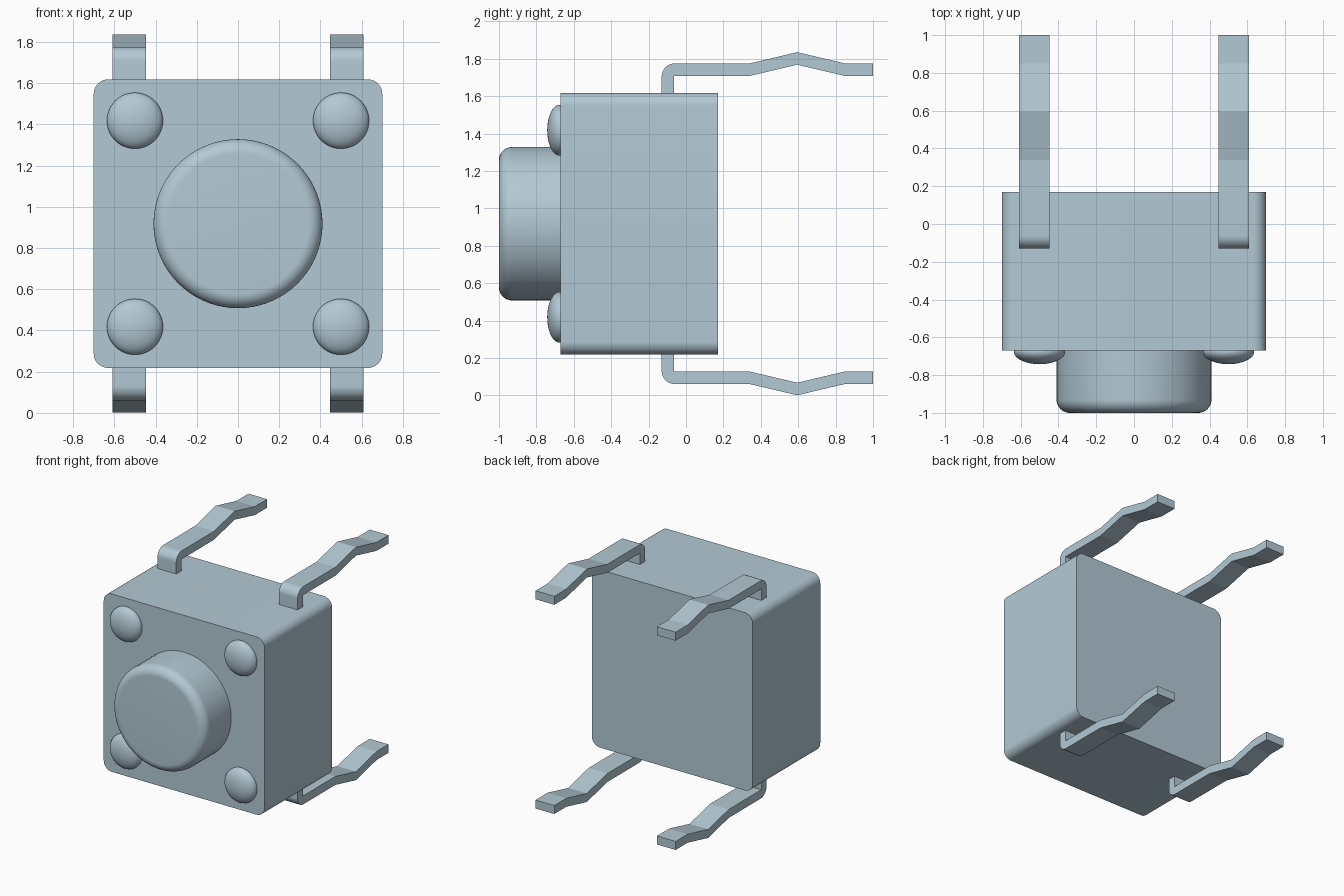
import bpy
import bmesh
from math import radians, sin, cos, pi
from mathutils import Vector, Matrix

if "Cube" in bpy.data.objects:
    bpy.data.objects.remove(bpy.data.objects["Cube"], do_unlink=True)

MID = 0.918          # height of the body's centre
FRONT = -0.67        # y of the body's front face

metal = bpy.data.materials.new("pale_blue_grey")
metal.use_nodes = True
colour = (0.45, 0.585, 0.665, 1)
metal.diffuse_color = colour
metal.node_tree.nodes["Principled BSDF"].inputs["Base Color"].default_value = colour


def finish(name, bm, angle):
    bmesh.ops.remove_doubles(bm, verts=bm.verts, dist=0.0001)
    bmesh.ops.recalc_face_normals(bm, faces=bm.faces)
    mesh = bpy.data.meshes.new(name)
    bm.to_mesh(mesh)
    bm.free()
    mesh.materials.append(metal)
    obj = bpy.data.objects.new(name, mesh)
    bpy.context.collection.objects.link(obj)
    bpy.ops.object.select_all(action='DESELECT')
    obj.select_set(True)
    bpy.context.view_layer.objects.active = obj
    bpy.ops.object.shade_smooth_by_angle(angle=radians(angle))
    return obj


def arc(cx, cy, rx, ry, start, end, steps):
    angles = [radians(start + (end - start) * i / steps) for i in range(steps + 1)]
    return [(cx + rx * cos(a), cy + ry * sin(a)) for a in angles]


def prism(name, points, sweep):
    """Close a loop of 3D points and extrude it along a vector."""
    bm = bmesh.new()
    face = bm.faces.new([bm.verts.new(p) for p in points])
    out = bmesh.ops.extrude_face_region(bm, geom=[face], use_keep_orig=True)
    moved = [v for v in out["geom"] if isinstance(v, bmesh.types.BMVert)]
    bmesh.ops.translate(bm, verts=moved, vec=sweep)
    return finish(name, bm, 10)


def lathe(name, profile, x, z, steps, angle):
    """Turn a (radius, y) profile about an axis along y."""
    bm = bmesh.new()
    verts = [bm.verts.new((r, y, 0)) for r, y in profile]
    edges = [bm.edges.new(pair) for pair in zip(verts, verts[1:])]
    bmesh.ops.spin(bm, geom=verts + edges, cent=(0, 0, 0), axis=(0, 1, 0),
                   angle=2 * pi, steps=steps, use_merge=True)
    bmesh.ops.transform(bm, matrix=Matrix.Translation((x, 0, z)), verts=bm.verts)
    return finish(name, bm, angle)


# Body: rounded square running front to back
half, radius = 0.70, 0.07
c = half - radius
outline = []
for i, (sx, sz) in enumerate([(1, 1), (-1, 1), (-1, -1), (1, -1)]):
    outline += arc(sx * c, sz * c, radius, radius, 90 * i, 90 * i + 90, 12)
prism("body", [(x, FRONT, MID + z) for x, z in outline], Vector((0, 0.84, 0)))

# Round push button with a softened rim
button = [(0, -1)] + arc(0.34, -0.93, 0.07, 0.07, -90, 0, 12) + [(0.41, FRONT + 0.01), (0, FRONT + 0.01)]
lathe("button", button, 0, MID, 72, 10)

# Bent leg profile as (y, height above the centre)
leg = [(-0.13, 0.68)]
leg += arc(-0.06, 0.787, 0.07, 0.07, 180, 90, 12)
leg += [(0.34, 0.857), (0.595, 0.917), (0.85, 0.857), (1, 0.857)]
leg += [(1, 0.79), (0.85, 0.79), (0.595, 0.85), (0.34, 0.79), (-0.065, 0.79), (-0.065, 0.68)]

# Corner rivets and legs, one of each per corner
dome = arc(0, -0.676, 0.136, 0.066, -90, 90, 24)
for side, sx in (("left", 1), ("right", -1)):
    for level, sz in (("upper", 1), ("lower", -1)):
        lathe(f"{level}_{side}_rivet", dome, sx * 0.5, MID + sz * 0.5, 48, 60)
        prism(f"{level}_{side}_leg", [(sx * 0.447, y, MID + sz * h) for y, h in leg],
              Vector((sx * 0.163, 0, 0)))
